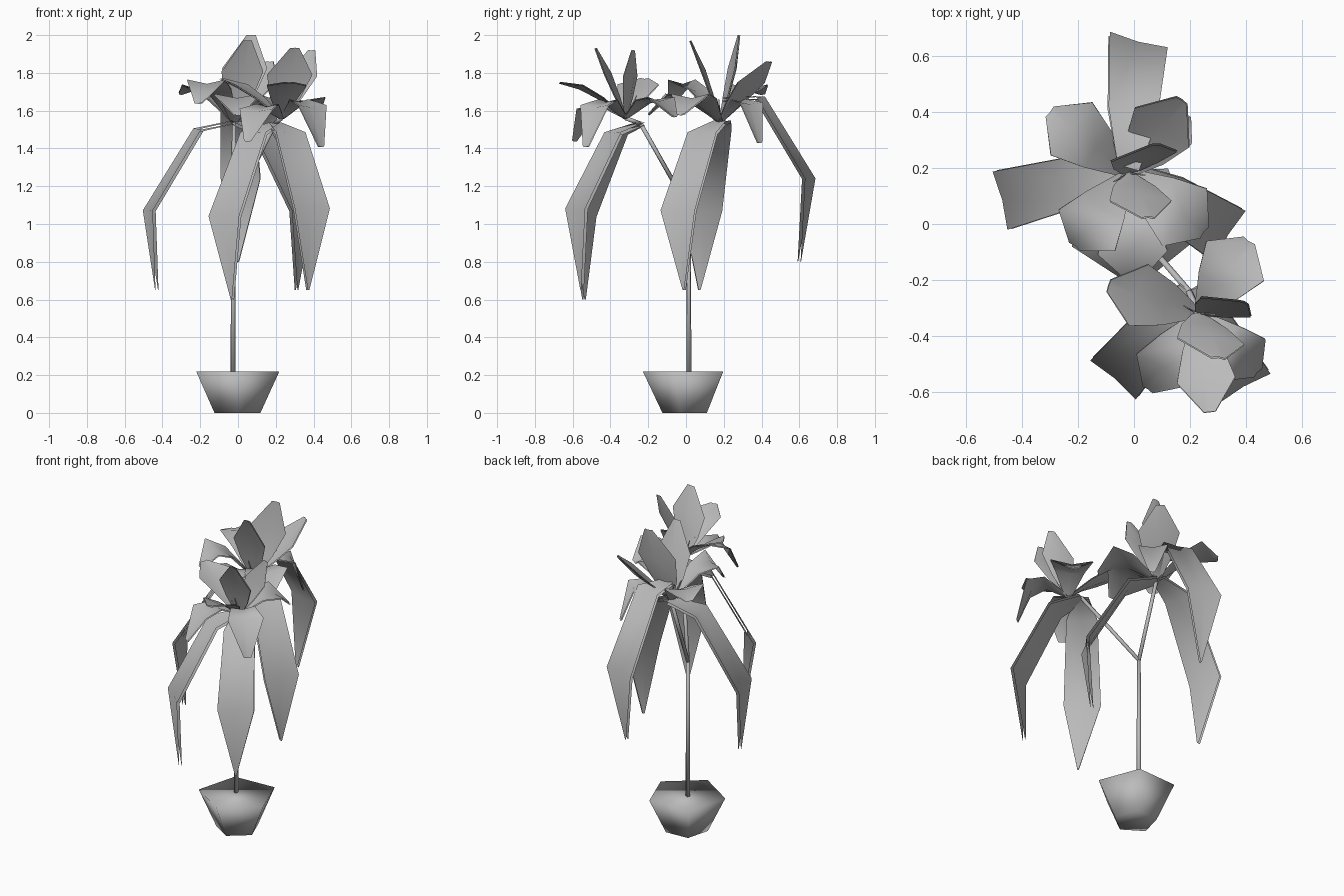
import bpy
import math
import random
from mathutils import Vector

random.seed(4)
default_cube = bpy.data.objects.get("Cube")
if default_cube:
    bpy.data.objects.remove(default_cube, do_unlink=True)

UP = Vector((0, 0, 1))
grey = bpy.data.materials.new("plain_grey")
grey.use_nodes = True
grey.diffuse_color = (0.5, 0.5, 0.5, 1)
grey.node_tree.nodes["Principled BSDF"].inputs["Base Color"].default_value = (0.5, 0.5, 0.5, 1)


def add_mesh(name, verts, faces):
    mesh = bpy.data.meshes.new(name)
    mesh.from_pydata(verts, [], faces)
    mesh.materials.append(grey)
    mesh.update()
    mesh.shade_smooth()
    part = bpy.data.objects.new(name, mesh)
    bpy.context.collection.objects.link(part)
    return part


def blade(name, path, widths, side, fold, thickness):
    """Folded two-sided strip: left edge, lowered midrib and right edge per path point."""
    verts, faces = [], []
    last = len(path) - 1
    for i, (point, width) in enumerate(zip(path, widths)):
        along = (path[min(i + 1, last)] - path[max(i - 1, 0)]).normalized()
        normal = side.cross(along).normalized()
        half = side * width / 2
        verts += [point - half, point - normal * width * fold, point + half]
        if i < last:
            k = 3 * i
            faces += [(k, k + 1, k + 4, k + 3), (k + 1, k + 2, k + 5, k + 4)]
    part = add_mesh(name, verts, faces)
    shell = part.modifiers.new("two_sides", "SOLIDIFY")
    shell.thickness = thickness
    shell.offset = 0
    shell.use_rim = False


def petal(name, base, tip, rise, width, side=None):
    """Angular petal from the flower centre; rise makes it arch up, out and over."""
    base, tip = Vector(base), Vector(tip)
    reach = tip - base
    flat = Vector((reach.x, reach.y, 0))
    if side is None:
        side = reach.cross(UP).normalized()
    path = []
    for t in (0, 0.3, 0.62, 1):
        arch = t * (1 - t)
        path.append(base + reach * t + (UP * 4 + flat * 4) * rise * arch)
    widths = [width * f for f in (0.15, 0.68, 1, 0.2)]
    blade(name, path, widths, side, 0.1, 0.006)


def leaf(name, base, kink, tip, shoulder_z, side=None):
    """Long hanging leaf: shoulder, sharp bend, then a drop to the point."""
    base, kink, tip = Vector(base), Vector(kink), Vector(tip)
    shoulder = base.lerp(kink, 0.42)
    shoulder.z = shoulder_z
    if side is None:
        side = (kink - base).cross(UP).normalized()
    blade(name, [base, shoulder, kink, tip], (0.08, 0.18, 0.215, 0.01), side, 0.04, 0.016)


def rod(name, start, end, r1, r2, sides=5):
    start, end = Vector(start), Vector(end)
    turn = (end - start).to_track_quat("Z", "Y")
    verts = []
    for point, radius in ((start, r1), (end, r2)):
        for i in range(sides):
            a = math.tau * i / sides
            verts.append(point + turn @ Vector((radius * math.cos(a), radius * math.sin(a), 0)))
    faces = [(i, (i + 1) % sides, (i + 1) % sides + sides, i + sides) for i in range(sides)]
    faces += [tuple(reversed(range(sides))), tuple(range(sides, 2 * sides))]
    add_mesh(name, verts, faces)


# Five-sided pot, closed at the soil level
pot_verts = []
for radius, z in ((0.128, 0), (0.232, 0.22)):
    for i in range(5):
        a = math.radians(129 + 72 * i)
        pot_verts.append((radius * math.cos(a) - 0.005, radius * math.sin(a) + 0.003, z))
pot_faces = [(i, (i + 1) % 5, (i + 1) % 5 + 5, i + 5) for i in range(5)]
add_mesh("pot", pot_verts, pot_faces + [(4, 3, 2, 1, 0), (5, 6, 7, 8, 9)])

# Stem and its two branches
fork = (-0.025, 0.015, 1.08)
rear_base = (-0.02, 0.18, 1.54)
front_fork = (0.195, -0.24, 1.53)
front_base = (0.23, -0.32, 1.56)
rod("stem", (-0.025, 0.015, 0.2), fork, 0.014, 0.012)
rod("rear_branch", fork, rear_base, 0.012, 0.012)
rod("front_branch", fork, front_fork, 0.012, 0.012)
rod("front_branch_end", front_fork, front_base, 0.012, 0.012)

# Hanging leaves
leaf("rear_leaf_right", (-0.02, 0.2, 1.54), (-0.47, 0.085, 1.07), (-0.43, 0.07, 0.65), 1.5)
leaf("rear_leaf_left", rear_base, (0.335, -0.04, 1.07), (0.31, -0.01, 0.65), 1.48)
leaf("rear_leaf_back", (-0.02, 0.2, 1.66), (0.015, 0.65, 1.24), (0, 0.6, 0.8), 1.67,
     Vector((1, -0.27, 0)).normalized())
leaf("front_leaf_right", front_fork, (-0.07, -0.55, 1.04), (-0.03, -0.54, 0.6), 1.48)
leaf("front_leaf_left", front_fork, (0.39, -0.58, 1.08), (0.37, -0.55, 0.65), 1.48)

# Spreading petals: tip, arch, width
rear_petals = [
    ((-0.3, 0.4, 1.69), 0.11, 0.24),
    ((0.17, 0.44, 1.86), 0.01, 0.24),
    ((0.25, -0.03, 1.58), 0.13, 0.26),
    ((0.19, 0.39, 1.43), 0.18, 0.17),
    ((-0.21, -0.08, 1.64), 0.17, 0.25),
    ((0, -0.2, 1.58), 0.13, 0.25),
]
front_petals = [
    ((0.41, -0.06, 1.57), 0.11, 0.25),
    ((-0.09, -0.22, 1.77), 0.05, 0.23),
    ((0.27, -0.67, 1.75), 0.06, 0.21),
    ((0.05, -0.59, 1.44), 0.13, 0.21),
    ((0.44, -0.53, 1.41), 0.17, 0.21),
]
for label, base, petals in (("rear", rear_base, rear_petals), ("front", front_base, front_petals)):
    for i, (tip, rise, width) in enumerate(petals):
        petal(f"{label}_petal_{i + 1}", base, tip, rise, width)

# Upright petals, broad across the plant
for name, base, tip, width, slant in (
    ("rear_upright_petal_back", rear_base, (0.07, 0.28, 2), 0.24, 0.15),
    ("rear_upright_petal_front", rear_base, (0.05, 0.02, 1.97), 0.22, 0),
    ("front_upright_petal_front", front_base, (0.3, -0.48, 1.93), 0.24, -0.1),
    ("front_upright_petal_back", front_base, (0.39, -0.28, 1.92), 0.19, -0.4),
):
    petal(name, base, tip, 0, width, Vector((1, slant, 0)).normalized())

# Stamens
for label, base in (("rear", rear_base), ("front", front_base)):
    for i in range(5):
        a = math.tau * i / 5 + random.uniform(-0.2, 0.2)
        end = Vector(base) + Vector((0.06 * math.cos(a), 0.06 * math.sin(a), 0.12))
        rod(f"{label}_stamen_{i + 1}", base, end, 0.005, 0.003, 3)
